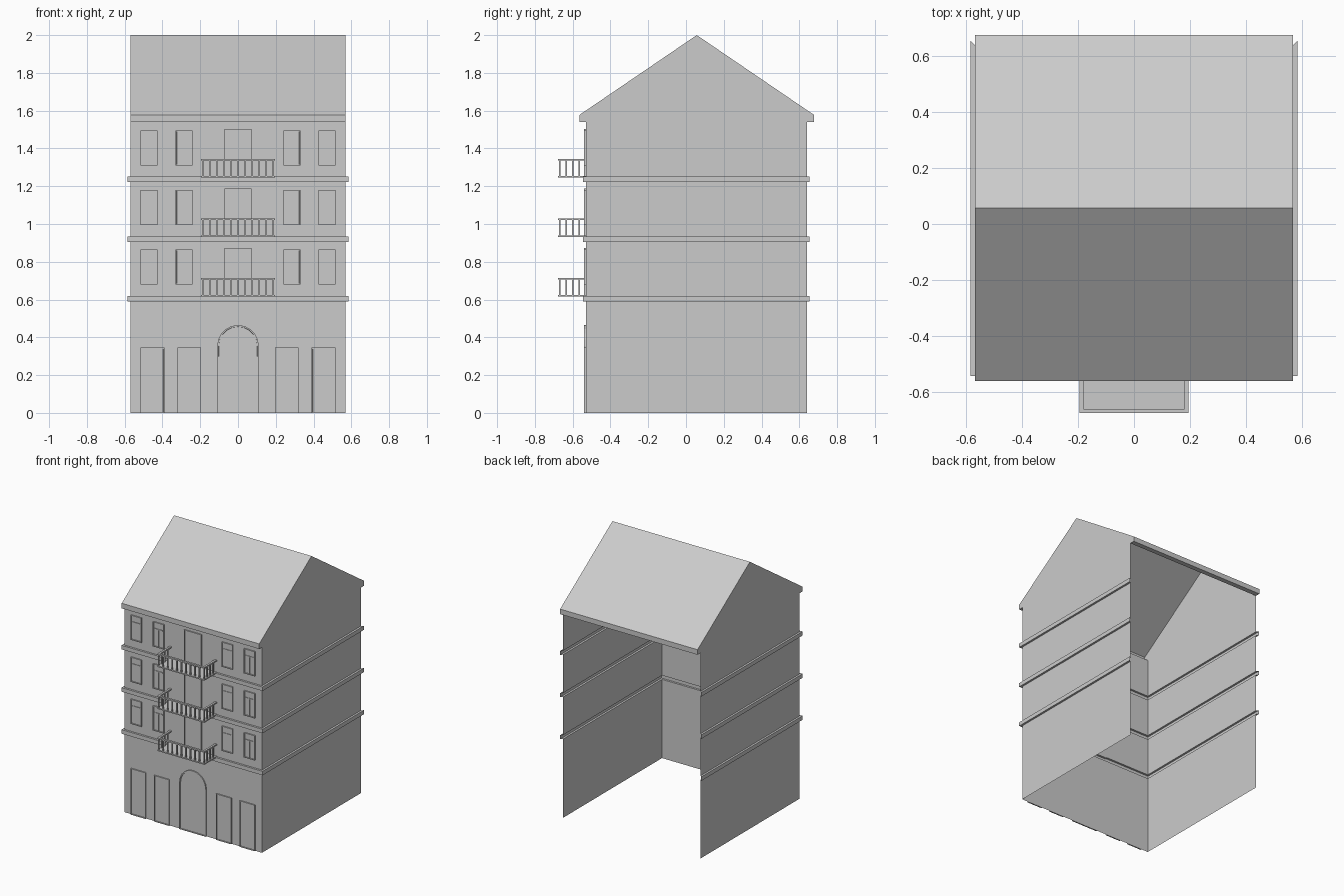
import bpy, bmesh, math
from mathutils import Vector

if "Cube" in bpy.data.objects:
    bpy.data.objects.remove(bpy.data.objects["Cube"])

W, FRONT, BACK = 0.57, -0.53, 0.64
LEDGES = [0.59, 0.905, 1.222]      # underside of each string course
FLOORS = [0.615, 0.93, 1.245]      # balcony levels


def finish(name, bm):
    mesh = bpy.data.meshes.new(name)
    bm.to_mesh(mesh)
    bm.free()
    ob = bpy.data.objects.new(name, mesh)
    bpy.context.collection.objects.link(ob)
    return ob


def box(bm, x0, x1, y0, y1, z0, z1):
    v = bmesh.ops.create_cube(bm, size=1)["verts"]
    for p in v:
        p.co = Vector((x0 + (p.co.x + .5) * (x1 - x0),
                       y0 + (p.co.y + .5) * (y1 - y0),
                       z0 + (p.co.z + .5) * (z1 - z0)))


def panel(bm, outline, depth=0.009, trim=0.008):
    """Raised slab on the facade with a slim frame and a sunken leaf."""
    face = bm.faces.new([bm.verts.new((x, FRONT, z)) for x, z in outline])
    ext = bmesh.ops.extrude_face_region(bm, geom=[face])["geom"]
    bmesh.ops.translate(bm, vec=(0, -depth, 0),
                        verts=[g for g in ext if isinstance(g, bmesh.types.BMVert)])
    top = [g for g in ext if isinstance(g, bmesh.types.BMFace)][0]
    bm.faces.remove(face)
    bm.normal_update()
    bmesh.ops.inset_individual(bm, faces=[top], thickness=trim, depth=0)
    bmesh.ops.inset_individual(bm, faces=[top], thickness=0.0005, depth=-0.006)


def rect(x0, x1, z0, z1):
    return [(x0, z0), (x1, z0), (x1, z1), (x0, z1)]


# Walls: open-backed U plan swept up a profile that includes the ledges
profile = [(0, 0)]
for z in LEDGES:
    profile += [(0, z), (0.015, z), (0.015, z + 0.03), (0, z + 0.03)]
profile.append((0, 1.54))
bm = bmesh.new()
rows = []
for o, z in profile:
    plan = [(-W - o, BACK + o), (-W - o, FRONT - o), (W + o, FRONT - o), (W + o, BACK + o)]
    rows.append([bm.verts.new((x, y, z)) for x, y in plan])
for a, b in zip(rows, rows[1:]):
    for i in range(3):
        bm.faces.new((a[i], a[i + 1], b[i + 1], b[i]))
finish("walls_with_ledges", bm)

# Gable roof: shell with fascias and soffits, open underneath
pts = [(FRONT, 1.54), (-0.563, 1.54), (-0.563, 1.578), (0.057, 2.0),
       (0.677, 1.578), (0.677, 1.54), (BACK, 1.54)]
bm = bmesh.new()
left = [bm.verts.new((-W, y, z)) for y, z in pts]
right = [bm.verts.new((W, y, z)) for y, z in pts]
for i in range(len(pts) - 1):
    bm.faces.new((left[i], left[i + 1], right[i + 1], right[i]))
bm.faces.new(left[::-1])
bm.faces.new(right)
bmesh.ops.recalc_face_normals(bm, faces=bm.faces)
finish("roof", bm)

# Arched entrance
bm = bmesh.new()
R, SPRING = 0.11, 0.355
arch = [(-R, 0), (R, 0)]
arch += [(R * math.cos(math.pi * i / 10), SPRING + R * math.sin(math.pi * i / 10)) for i in range(11)]
panel(bm, arch)
finish("entrance_arch", bm)

# Ground floor shop doors
bm = bmesh.new()
for s in (-1, 1):
    for a, b in ((0.195, 0.32), (0.39, 0.515)):
        x0, x1 = sorted((s * a, s * b))
        panel(bm, rect(x0, x1, 0, 0.345))
finish("shop_doors", bm)

for n, z in enumerate(FLOORS, 1):
    # Balcony door
    bm = bmesh.new()
    panel(bm, rect(-0.072, 0.072, z + 0.005, z + 0.258))
    finish(f"balcony_door_{n}", bm)

    # Windows with a transom and mullion
    bm = bmesh.new()
    for s in (-1, 1):
        for c in (0.285, 0.47):
            x = s * c
            panel(bm, rect(x - 0.045, x + 0.045, z + 0.065, z + 0.25))
            box(bm, x - 0.003, x + 0.003, FRONT - 0.007, FRONT - 0.002, z + 0.073, z + 0.2)
            box(bm, x - 0.037, x + 0.037, FRONT - 0.007, FRONT - 0.002, z + 0.197, z + 0.203)
    finish(f"windows_{n}", bm)

    # Balcony floor
    bx, by = 0.195, -0.677
    bm = bmesh.new()
    box(bm, -bx, bx, by, FRONT, z, z + 0.009)
    finish(f"balcony_floor_{n}", bm)

    # Railing: handrails and square balusters
    bm = bmesh.new()
    t, h, top = 0.015, 0.004, z + 0.1
    box(bm, -bx, bx, by, by + t, top - 0.01, top)
    for s in (-1, 1):
        x0, x1 = sorted((s * bx, s * (bx - t)))
        box(bm, x0, x1, by + t, FRONT, top - 0.01, top)
    posts = [(-0.1875 + 0.0375 * i, by + t / 2) for i in range(11)]
    posts += [(s * 0.1875, by + t / 2 + 0.035 * i) for s in (-1, 1) for i in range(1, 4)]
    for x, y in posts:
        box(bm, x - h, x + h, y - h, y + h, z + 0.009, top - 0.01)
    finish(f"balcony_railing_{n}", bm)
